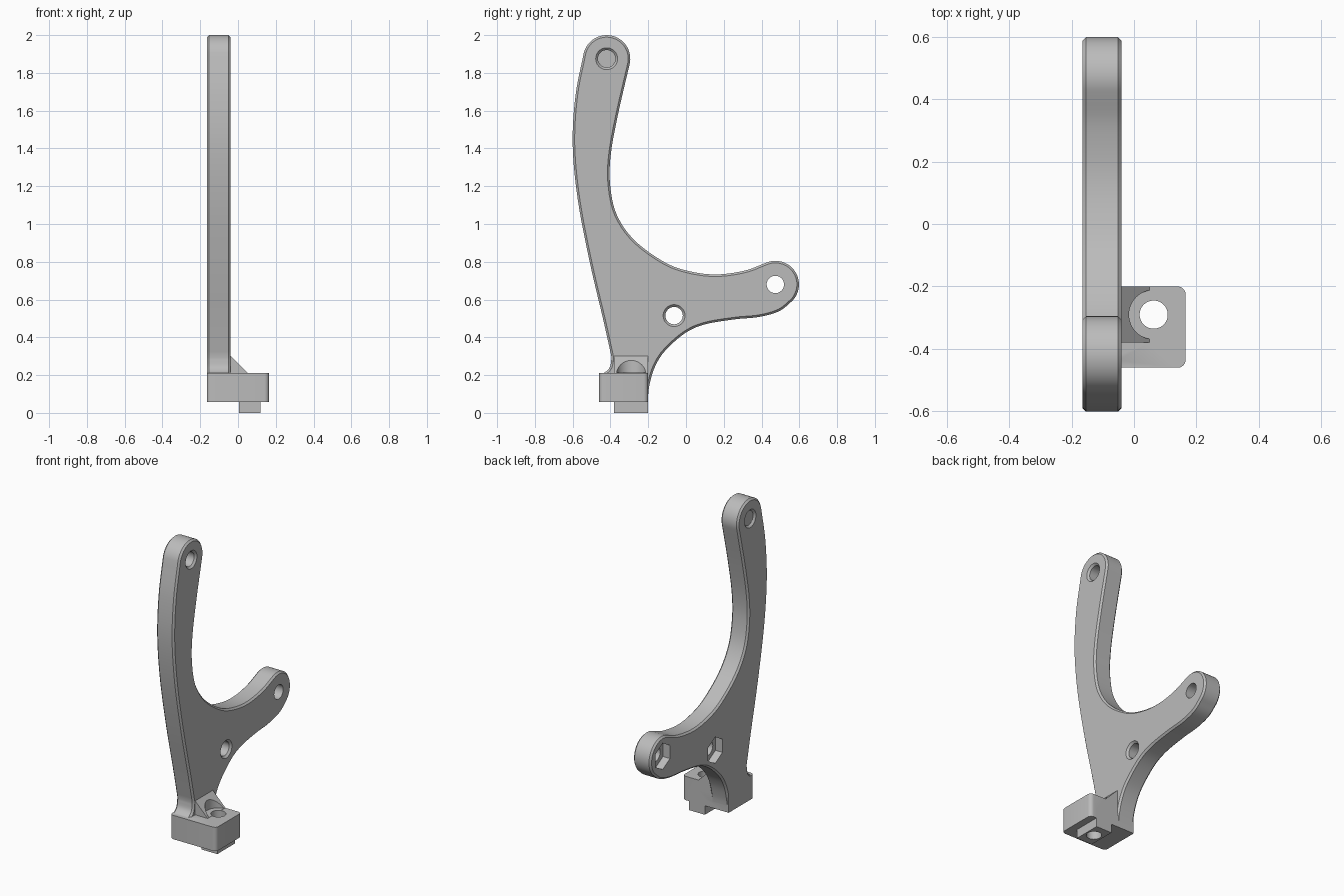
import bpy, bmesh, math
from mathutils import Vector, Matrix

cube = bpy.data.objects.get("Cube")
if cube:
    bpy.data.objects.remove(cube, do_unlink=True)

grey = bpy.data.materials.new("plain grey")
grey.use_nodes = True
grey.diffuse_color = (0.5, 0.5, 0.5, 1)
grey.node_tree.nodes["Principled BSDF"].inputs["Base Color"].default_value = (0.5, 0.5, 0.5, 1)

X0, X1 = -0.165, -0.04          # plate faces
BOLT = (0.063, -0.29)           # vertical bolt axis


def make(name, bm):
    bmesh.ops.recalc_face_normals(bm, faces=bm.faces)
    me = bpy.data.meshes.new(name)
    bm.to_mesh(me)
    bm.free()
    me.materials.append(grey)
    ob = bpy.data.objects.new(name, me)
    bpy.context.collection.objects.link(ob)
    return ob


def loft(rings):
    """Closed solid through matching rings of points."""
    bm = bmesh.new()
    rows = [[bm.verts.new(p) for p in ring] for ring in rings]
    n = len(rows[0])
    for a, b in zip(rows, rows[1:]):
        for i in range(n):
            j = (i + 1) % n
            bm.faces.new((a[i], a[j], b[j], b[i]))
    bm.faces.new(rows[0][::-1])
    bm.faces.new(rows[-1])
    return bm


def box(lo, hi):
    corners = [(lo[0], lo[1]), (hi[0], lo[1]), (hi[0], hi[1]), (lo[0], hi[1])]
    return loft([[(x, y, z) for x, y in corners] for z in (lo[2], hi[2])])


def cone(name, start, end, r1, r2, sides=48):
    a, b = Vector(start), Vector(end)
    rot = (b - a).to_track_quat('Z', 'Y').to_matrix().to_4x4()
    bm = bmesh.new()
    bmesh.ops.create_cone(bm, cap_ends=True, segments=sides, radius1=r1, radius2=r2,
                          depth=(b - a).length, matrix=Matrix.Translation((a + b) / 2) @ rot)
    return make(name, bm)


def combine(target, other, operation):
    mod = target.modifiers.new("combine", 'BOOLEAN')
    mod.operation, mod.object, mod.solver = operation, other, 'EXACT'
    bpy.context.view_layer.objects.active = target
    bpy.ops.object.modifier_apply(modifier=mod.name)
    bpy.data.objects.remove(other, do_unlink=True)


def spline(pts, steps=6):
    p = [Vector(q) for q in pts]
    p = [2 * p[0] - p[1]] + p + [2 * p[-1] - p[-2]]
    out = []
    for a, b, c, d in zip(p, p[1:], p[2:], p[3:]):
        for i in range(steps):
            t = i / steps
            out.append(0.5 * (2 * b + (c - a) * t + (2 * a - 5 * b + 4 * c - d) * t ** 2
                              + (3 * b - a - 3 * c + d) * t ** 3))
    return out + [p[-2]]


def arc(c, r, a0, a1, n=28):
    angles = [math.radians(a0 + (a1 - a0) * i / n) for i in range(n + 1)]
    return [Vector((c[0] + r * math.cos(a), c[1] + r * math.sin(a))) for a in angles]


def inset(pts, amount):
    """Move a clockwise outline inwards."""
    out = []
    for i, p in enumerate(pts):
        t = (pts[(i + 1) % len(pts)] - pts[i - 1]).normalized()
        out.append(p + Vector((t.y, -t.x)) * amount)
    return out


# Plate outline in (y, z), clockwise from the foot
TOP, ARM, MID, R = (-0.42, 1.875), (0.473, 0.68), (-0.063, 0.515), 0.125
top_arc = arc(TOP, R, 165, -15)
arm_arc = arc(ARM, R, 115, -45)
fillet = spline([(-0.45, 0.207), (-0.425, 0.218), (-0.402, 0.245), (-0.394, 0.294)], 4)
front = spline([(-0.394, 0.294), (-0.436, 0.484), (-0.51, 0.8), (-0.573, 1.13),
                (-0.6, 1.42), (-0.585, 1.68), top_arc[0]])
inner = spline([top_arc[-1], (-0.36, 1.58), (-0.398, 1.37), (-0.402, 1.21), (-0.367, 1.05), (-0.272, 0.913),
                (-0.114, 0.798), (0.018, 0.75), (0.16, 0.733), (0.31, 0.753), arm_arc[0]])
under = spline([arm_arc[-1], (0.494, 0.539), (0.388, 0.508), (0.256, 0.495), (0.098, 0.468), (-0.008, 0.42),
                (-0.114, 0.325), (-0.166, 0.24), (-0.193, 0.15), (-0.202, 0.08)])
outline = [Vector((-0.44, 0.08))] + fillet[:-1] + front[:-1] + top_arc + inner[1:-1] + arm_arc + under[1:]

# Curved plate with chamfered rims
CH = 0.011
rim = inset(outline, CH)
layers = ((X0, rim), (X0 + CH, outline), (X1 - CH, outline), (X1, rim))
bracket = make("bracket", loft([[(x, p.x, p.y) for p in ring] for x, ring in layers]))

# Base block with rounded upright corners
bm = box((X0, -0.46, 0.058), (0.165, -0.2, 0.212))
corners = [e for e in bm.edges if abs(e.verts[0].co.z - e.verts[1].co.z) > 0.1
           and not (e.verts[0].co.x < 0 and e.verts[0].co.y > -0.3)]
bmesh.ops.bevel(bm, geom=corners, offset=0.025, segments=6, profile=0.5, affect='EDGES')
block = make("base_block", bm)

# Locating key under the block
combine(block, make("base_key", box((0.005, -0.38, 0), (0.118, -0.2, 0.1))), 'UNION')

# Triangular gusset, hollowed around the bolt head
section = [(-0.07, 0.15), (-0.07, 0.302), (-0.04, 0.302), (0.052, 0.21), (0.052, 0.15)]
gusset = make("gusset", loft([[(x, y, z) for x, z in section] for y in (-0.38, -0.2)]))
combine(block, gusset, 'UNION')
combine(bracket, block, 'UNION')
combine(bracket, cone("head_cut", (*BOLT, 0.213), (*BOLT, 0.4), 0.079, 0.079), 'DIFFERENCE')
combine(bracket, cone("bolt_cut", (*BOLT, -0.1), (*BOLT, 0.4), 0.045, 0.045), 'DIFFERENCE')

# Cross holes, countersinks and hexagonal nut pockets
for c, sink in ((TOP, True), (MID, True), (ARM, False)):
    combine(bracket, cone("hole_cut", (-0.3, *c), (0.1, *c), 0.046, 0.046), 'DIFFERENCE')
    if sink:
        combine(bracket, cone("sink_cut", (X1 - 0.012, *c), (X1 + 0.012, *c), 0.046, 0.07), 'DIFFERENCE')
for c in (MID, ARM):
    combine(bracket, cone("nut_cut", (X0 - 0.05, *c), (X0 + 0.05, *c), 0.085, 0.085, 6), 'DIFFERENCE')
combine(bracket, cone("rear_sink_cut", (X0 + 0.012, *TOP), (X0 - 0.012, *TOP), 0.046, 0.07), 'DIFFERENCE')

bpy.ops.object.select_all(action='DESELECT')
bracket.select_set(True)
bpy.context.view_layer.objects.active = bracket
bpy.ops.object.shade_smooth_by_angle(angle=math.radians(25))
